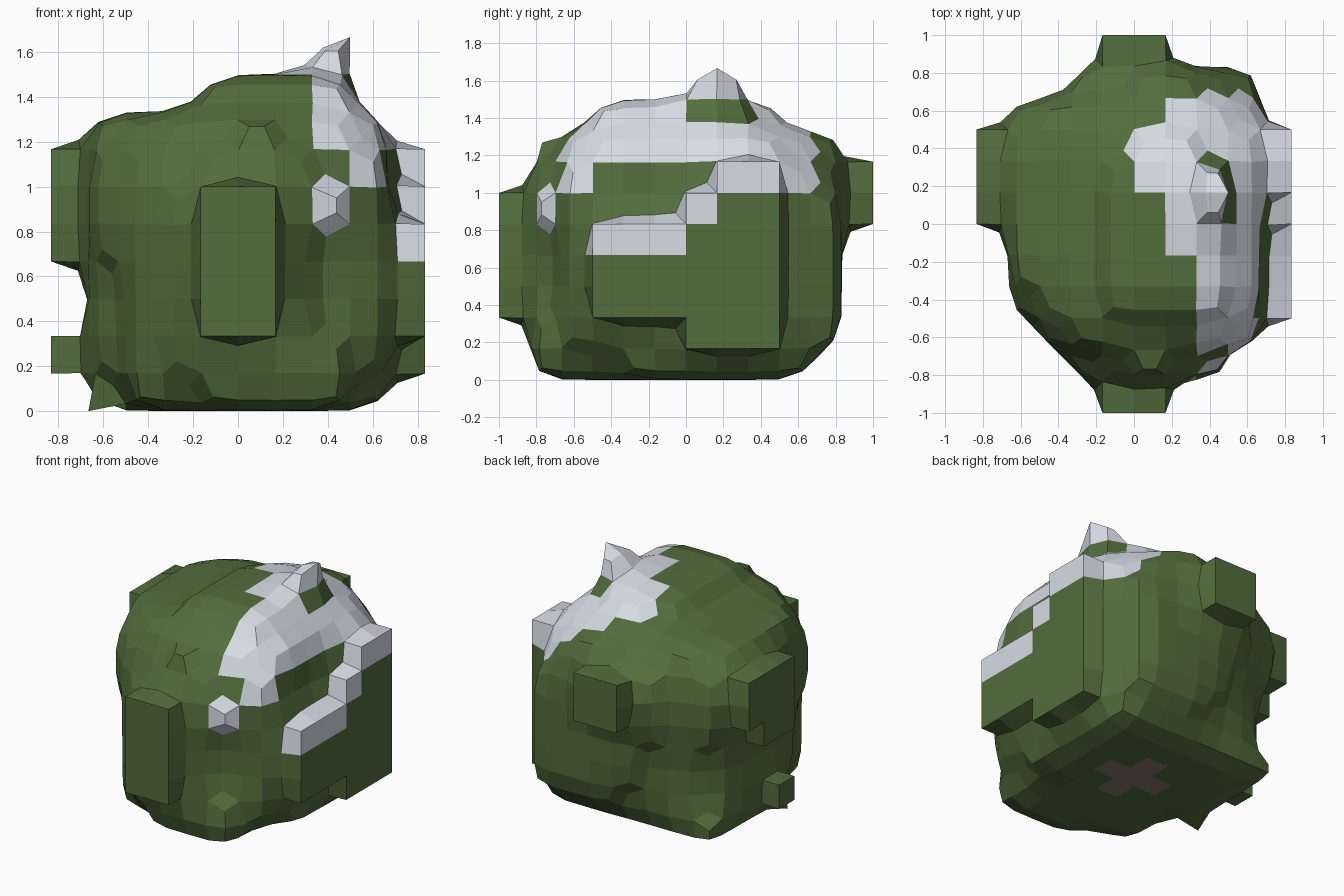
import bpy
import bmesh
from mathutils import Vector
from itertools import product

CELL = 1 / 6

default = bpy.data.objects.get("Cube")
if default:
    bpy.data.objects.remove(default)


def material(name, colour):
    mat = bpy.data.materials.new(name)
    mat.use_nodes = True
    mat.diffuse_color = (*colour, 1)
    mat.node_tree.nodes["Principled BSDF"].inputs["Base Color"].default_value = (*colour, 1)
    return mat


# Blocks as (x, y, z) ranges in grid cells
trunk_core = [(-3, 3, -4, 4, 0, 7), (3, 4, -2, 4, 0, 1), (3, 4, -4, 4, 1, 7)]
front_bulge = [(-1, 2, -5, -4, 0, 7), (-2, -1, -5, -4, 1, 6)]
back_bulge = [(0, 3, 4, 5, 1, 7), (3, 4, 4, 5, 1, 6), (-1, 0, 4, 5, 2, 7), (-2, -1, 4, 5, 4, 7)]
side_bulge = [(-4, -3, -2, 3, 1, 7), (-4, -3, -1, 4, 0, 1), (-4, -3, -3, 4, 4, 7)]
crown = [(-4, -3, -2, 3, 7, 8), (-3, -2, -3, 4, 7, 8), (-2, 3, -4, 4, 7, 8),
         (0, 2, 4, 5, 7, 8), (3, 4, -3, 3, 7, 8), (-1, 3, -3, 2, 8, 9), (0, 2, 2, 3, 8, 9)]
tip = [(2, 3, 0, 2, 9, 10)]
knobs = [(0, 1, -5, -4, 7, 8), (2, 3, -5, -4, 5, 6), (2, 3, -5, -4, 0, 2)]
front_back_plates = [(-1, 1, -6, -5, 2, 6), (-1, 1, 5, 6, 5, 7)]
left_plate = [(4, 5, -3, 0, 2, 5), (4, 5, 0, 1, 1, 6), (4, 5, 1, 3, 1, 7)]
right_plate = [(-5, -4, 0, 2, 4, 7), (-5, -4, 2, 3, 5, 7), (-5, -4, 0, 1, 1, 2)]

cells = set()
for x0, x1, y0, y1, z0, z1 in (trunk_core + front_bulge + back_bulge + side_bulge + crown
                               + tip + knobs + front_back_plates + left_plate + right_plate):
    cells.update(product(range(x0, x1), range(y0, y1), range(z0, z1)))


def is_snow(i, j, k):
    """Snow lies on the uppermost cells of one side."""
    if k < 4 or (i, j, k + 1) in cells:
        return False
    return (i >= 2 and j < 4) or (i == 1 and -1 <= j < 4) or (i == 0 and 1 <= j < 3)


def is_stem_mark(i, j, k):
    """Small cross under the base."""
    return k == 0 and abs(i) + abs(j) <= 1


# Outer shell of the blocks
bm = bmesh.new()
corners = {}


def corner(p):
    if p not in corners:
        corners[p] = bm.verts.new(Vector(p) * CELL)
    return corners[p]


for cell in sorted(cells):
    for axis, side in product(range(3), (0, 1)):
        neighbour = list(cell)
        neighbour[axis] += 2 * side - 1
        if tuple(neighbour) in cells:
            continue
        u, v = (axis + 1) % 3, (axis + 2) % 3
        loop = []
        for du, dv in ((0, 0), (1, 0), (1, 1), (0, 1)):
            p = list(cell)
            p[axis] += side
            p[u] += du
            p[v] += dv
            loop.append(corner(tuple(p)))
        face = bm.faces.new(loop if side else loop[::-1])
        if is_snow(*cell):
            face.material_index = 1
        elif axis == 2 and side == 0 and is_stem_mark(*cell):
            face.material_index = 2

# Soften the blocks, keeping the outermost plates and two points crisp
sharp_points = {(3, 1, 10), (-4, -1, 0)}
loose = [vert for p, vert in corners.items()
         if abs(p[0]) < 5 and abs(p[1]) < 6 and p not in sharp_points]
for strength in (1, 0.3):
    softened = []
    for vert in loose:
        near = [e.other_vert(vert).co for e in vert.link_edges]
        softened.append(vert.co.lerp(sum(near, Vector()) / len(near), strength))
    for vert, co in zip(loose, softened):
        vert.co = co

mesh = bpy.data.meshes.new("bush")
bm.to_mesh(mesh)
bm.free()
mesh.materials.append(material("leaf green", (0.085, 0.155, 0.046)))
mesh.materials.append(material("snow white", (0.68, 0.72, 0.78)))
mesh.materials.append(material("bark brown", (0.25, 0.185, 0.165)))
bush = bpy.data.objects.new("bush", mesh)
bpy.context.collection.objects.link(bush)
